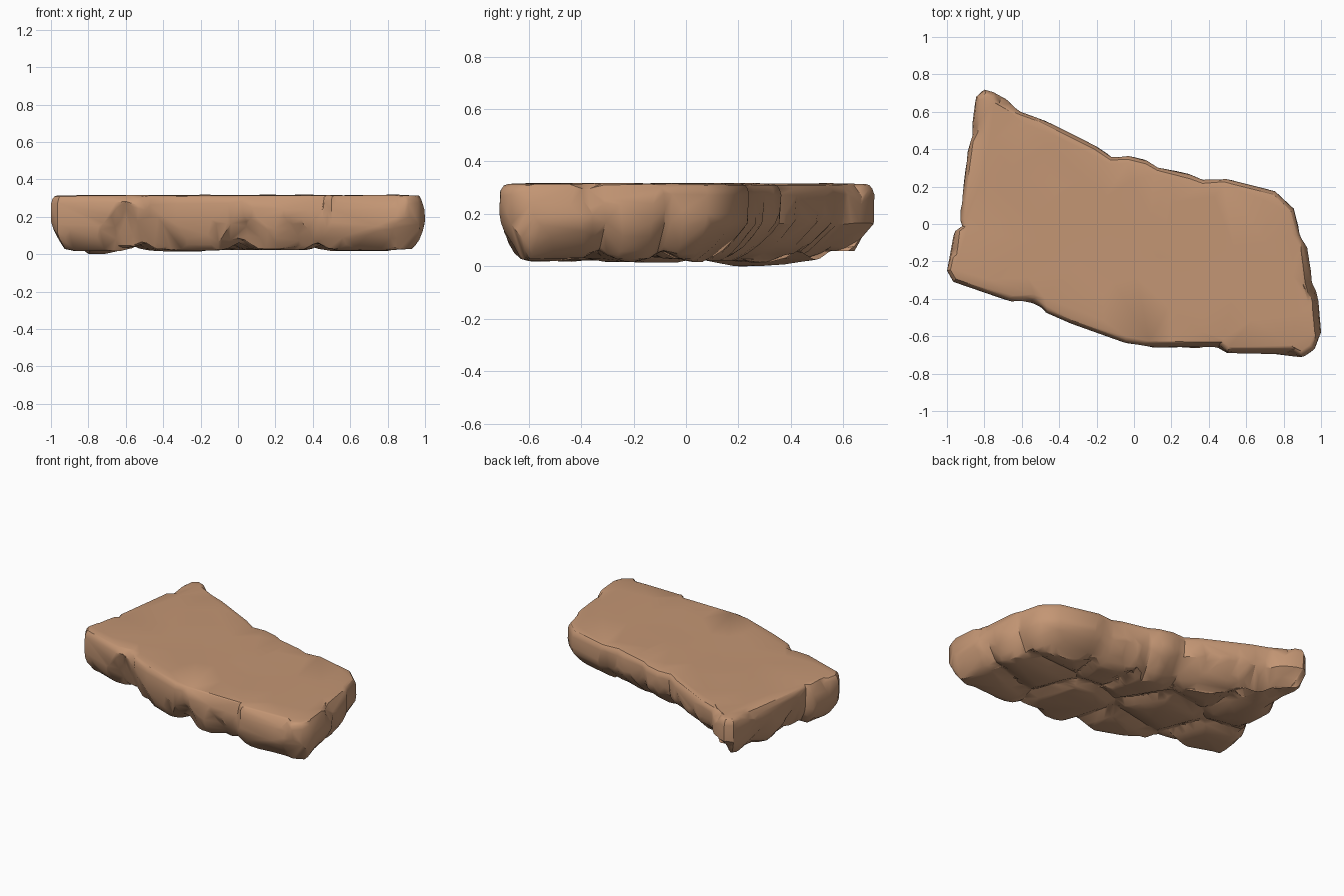
import bpy, bmesh, math, random
from mathutils import Vector, noise

random.seed(4)
cube = bpy.data.objects.get("Cube")
if cube:
    bpy.data.objects.remove(cube)

# Plan outline of the slab, counter-clockwise
OUTLINE = [Vector(p) for p in (
    (-1, -.25), (-.965, -.31), (-.63, -.425), (-.5, -.455), (-.47, -.475), (-.33, -.535),
    (-.05, -.635), (.07, -.66), (.45, -.665), (.5, -.69), (.75, -.695), (.9, -.715),
    (.965, -.67), (1, -.58), (.985, -.4), (.945, -.25), (.925, -.12), (.89, -.06),
    (.855, .08), (.825, .11), (.755, .175), (.48, .245), (.37, .235), (.3, .265),
    (.13, .305), (.07, .34), (-.03, .365), (-.12, .36), (-.2, .415), (-.5, .565),
    (-.62, .61), (-.68, .665), (-.75, .705), (-.8, .72), (-.845, .68), (-.865, .53),
    (-.9, .3), (-.935, .02), (-.92, -.01), (-.96, -.04))]

# Centres of the rounded lumps on the underside
LUMPS = [Vector(p) for p in (
    (-.78, -.28), (-.7, .27), (-.9, .74), (-.35, .28), (-.3, -.1), (-.22, -.5),
    (.02, .1), (.2, -.4), (.25, .12), (.6, .05), (.72, -.55), (.62, -.24))]
BASE = [random.uniform(.016, .026) for _ in LUMPS]
BASE[0], BASE[1], BASE[2] = .018, .002, .06
TILT = [Vector((random.uniform(-.06, .06), random.uniform(-.06, .06))) for _ in LUMPS]
LOWER = [random.uniform(.8, 1.2) for _ in LUMPS]

COUNT = 260
STEPS = 30


def resample(points, count):
    """Even points along a closed line."""
    pairs = list(zip(points, points[1:] + points[:1]))
    total = sum((b - a).length for a, b in pairs)
    result, travelled = [], 0
    for a, b in pairs:
        length = (b - a).length
        while len(result) < count and len(result) * total / count < travelled + length:
            result.append(a.lerp(b, (len(result) * total / count - travelled) / length))
        travelled += length
    return result


def lump_at(p):
    """Nearest lump and the distance to its border."""
    order = sorted(range(len(LUMPS)), key=lambda i: (p - LUMPS[i]).length)
    a = LUMPS[order[0]]
    gap = min(((p - LUMPS[i]).length_squared - (p - a).length_squared)
              / (2 * (LUMPS[i] - a).length) for i in order[1:6])
    return order[0], gap


def under_height(p):
    i, gap = lump_at(p)
    flat = BASE[i] + max(0, TILT[i].dot(p - LUMPS[i]))
    return max(flat, .065 - gap * .55, .045 - gap * .22)


def ring_of(bm, coords):
    return [bm.verts.new(c) for c in coords]


def bridge(bm, upper, lower):
    for i in range(len(upper)):
        j = (i + 1) % len(upper)
        bm.faces.new((upper[i], lower[i], lower[j], upper[j]))


rim = resample(OUTLINE, COUNT)
normals = []
for i in range(COUNT):
    t = rim[(i + 4) % COUNT] - rim[i - 4]
    normals.append(Vector((t.y, -t.x)).normalized())
cells = [lump_at(p) for p in rim]

# Side wall: narrow upper edge, upright face, lower edge cut back most at the rear
PROFILE = ((.034, .316), (.019, .311), (.008, .297), (.001, .275), (0, .24), (0, .2), (0, .165),
           (.003, .13), (.01, .1), (.02, .075), (.034, .052), (.055, .03))
REAR = Vector((.3, .95))
bm = bmesh.new()
rings = []
for inset, z in PROFILE:
    coords = []
    for p, n, (cell, gap) in zip(rim, normals, cells):
        low = max(0, min(1, (.3 - z) / .2))
        undercut = max(0, .17 - z) * .75 * max(0, n.dot(REAR))
        cut = (inset + undercut) * (LOWER[cell] if z < .14 else 1)
        q = p - n * (cut + low * max(0, .03 - gap * .5))
        height = max(z, under_height(q)) if z < .1 else z
        coords.append((q.x, q.y, height))
    rings.append(ring_of(bm, coords))
for upper, lower in zip(rings, rings[1:]):
    bridge(bm, upper, lower)


def fill(edge, height, flip):
    """Close the slab with shrinking rings that follow a height rule."""
    start = [v.co.copy() for v in edge]
    last = edge
    for k in range(1, STEPS):
        s = 1 - k / STEPS
        coords = []
        for c in start:
            p = c.xy * s
            blend = min(1, k / 2)
            coords.append((p.x, p.y, c.z + (height(p) - c.z) * blend))
        ring = ring_of(bm, coords)
        bridge(bm, ring, last) if flip else bridge(bm, last, ring)
        last = ring
    tip = bm.verts.new((0, 0, height(Vector((0, 0)))))
    for i in range(COUNT):
        j = (i + 1) % COUNT
        bm.faces.new((last[i], last[j], tip))


fill(rings[0], lambda p: .318 + .004 * noise.noise((p.x * 3, p.y * 3, 0)), True)
fill(rings[-1], under_height, False)


def chip(where, direction, depth, reach):
    """Flatten the stone around a point onto a tilted plane."""
    d = direction.normalized()
    for v in bm.verts:
        away = (v.co - where).length
        if away < reach:
            over = (v.co - where).dot(d) + depth
            v.co -= d * max(0, min(over, .45 * (reach - away)))


# Broken facets around the lower side wall
for k in range(22):
    i = int((k + random.uniform(-.3, .3)) * COUNT / 22) % COUNT
    n, side = normals[i], random.choice((-.3, -.15, .15, .3))
    chip(Vector((*rim[i], random.choice((.07, .09, .11)))),
         Vector((n.x - n.y * side, n.y + n.x * side, random.uniform(-.9, -.3))),
         random.uniform(.008, .016), random.uniform(.15, .26))

# Fan-shaped break on the front, then larger planes on the other sides
for x, y, z, direction, depth, reach in (
        (-.7, -.4, .13, (.25, -.85, -.4), .026, .24),
        (-.46, -.47, .13, (-.55, -.75, -.3), .022, .22),
        (-.58, -.44, .26, (0, -.7, .5), .01, .12),
        (-.1, -.62, .1, (.2, -.7, -.6), .015, .22),
        (.22, -.66, .26, (0, -.95, .3), .008, .28),
        (.7, -.69, .27, (0, -.9, .4), .006, .2),
        (.82, -.7, .1, (.25, -.8, -.45), .02, .25),
        (-.92, .22, .28, (-.95, .14, .35), .014, .4),
        (-.86, .56, .3, (-.8, -.2, .6), .012, .12),
        (-.64, .63, .3, (.3, .7, .6), .012, .12),
        (.96, -.2, .25, (.9, .1, .5), .02, .25),
        (.98, -.42, .28, (.95, .1, .35), .014, .3),
        (.93, -.1, .1, (.8, .3, -.6), .02, .3)):
    chip(Vector((x, y, z)), Vector(direction), depth, reach)

bmesh.ops.recalc_face_normals(bm, faces=bm.faces)
mesh = bpy.data.meshes.new("stone_slab")
bm.to_mesh(mesh)
bm.free()
# Settle the slab on the ground
floor = min(v.co.z for v in mesh.vertices)
for v in mesh.vertices:
    v.co.z -= floor

# Warm brown stone
stone = bpy.data.materials.new("brown_stone")
stone.use_nodes = True
colour = (.55, .305, .175, 1)
stone.diffuse_color = colour
stone.node_tree.nodes["Principled BSDF"].inputs["Base Color"].default_value = colour
mesh.materials.append(stone)

slab = bpy.data.objects.new("stone_slab", mesh)
bpy.context.collection.objects.link(slab)
bpy.context.view_layer.objects.active = slab
slab.select_set(True)

# Merge the fine surface into crisp stone facets
facets = slab.modifiers.new("facets", 'DECIMATE')
facets.ratio = .07
bpy.ops.object.modifier_apply(modifier=facets.name)
bpy.ops.object.shade_smooth_by_angle(angle=math.radians(32))
